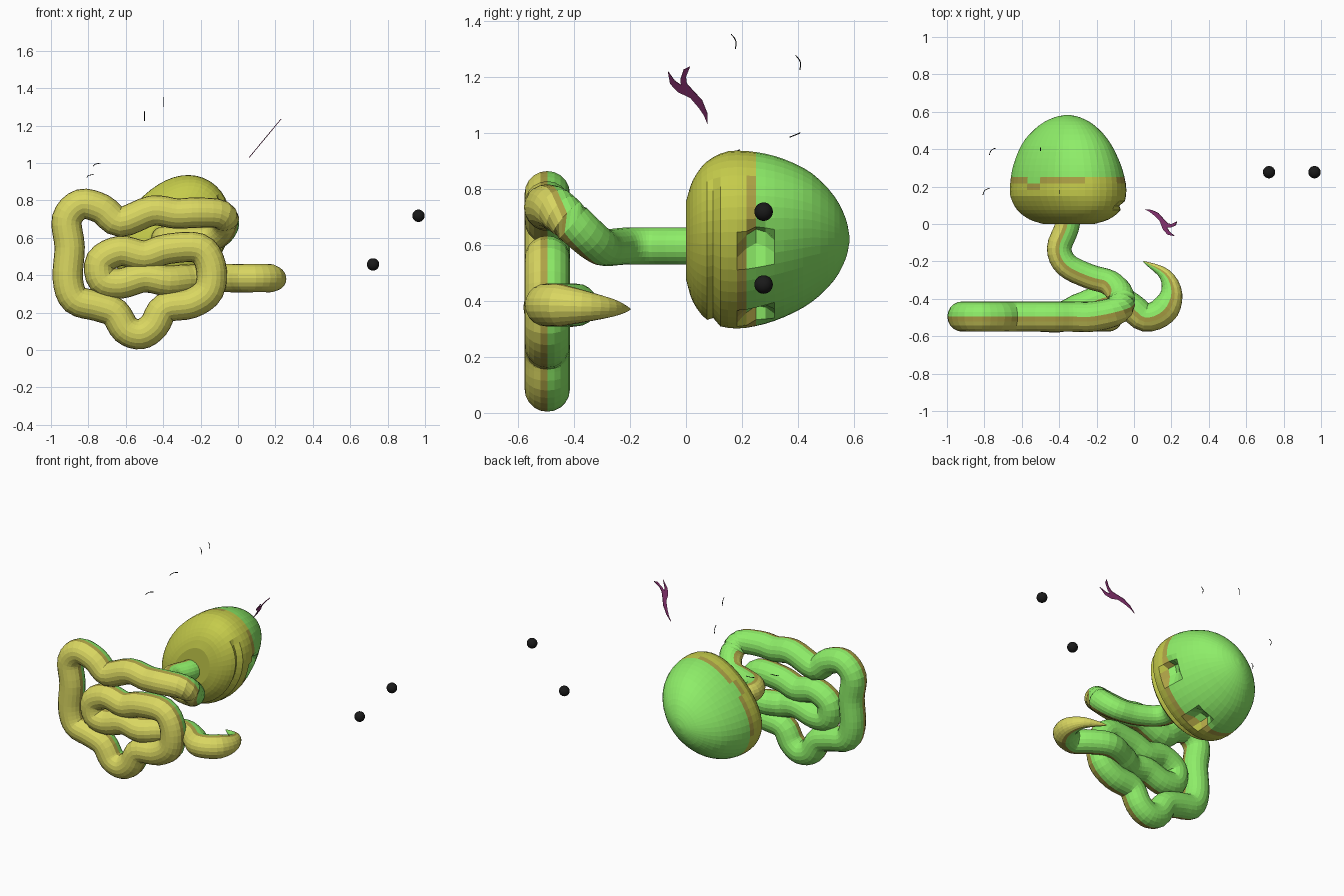
import bpy, bmesh, math
from mathutils import Vector

if "Cube" in bpy.data.objects:
    bpy.data.objects.remove(bpy.data.objects["Cube"])


def mat(name, c):
    m = bpy.data.materials.new(name)
    m.diffuse_color = (*c, 1)
    m.use_nodes = True
    m.node_tree.nodes["Principled BSDF"].inputs["Base Color"].default_value = m.diffuse_color
    return m


GREEN = mat("green", (0.27, 0.85, 0.14))
TAN = mat("tan_edge", (0.42, 0.36, 0.06))
YELLOW = mat("belly_yellow", (0.70, 0.68, 0.12))
OLIVE = mat("face_yellow", (0.56, 0.60, 0.07))
BLACK = mat("black", (0.01, 0.01, 0.01))
PURPLE = mat("purple", (0.30, 0.04, 0.20))


def finish(name, bm, mats, angle=None):
    me = bpy.data.meshes.new(name)
    bm.to_mesh(me)
    bm.free()
    ob = bpy.data.objects.new(name, me)
    bpy.context.collection.objects.link(ob)
    for m in mats:
        me.materials.append(m)
    if angle:
        bpy.ops.object.select_all(action='DESELECT')
        bpy.context.view_layer.objects.active = ob
        ob.select_set(True)
        bpy.ops.object.shade_smooth_by_angle(angle=math.radians(angle))
    return ob


def spline(pts, n):
    """Catmull-Rom resampling, n steps per span."""
    P = [Vector(p) for p in pts]
    P = [2 * P[0] - P[1]] + P + [2 * P[-1] - P[-2]]
    out = []
    for i in range(1, len(P) - 2):
        a, b, c, d = P[i - 1:i + 3]
        for k in range(n):
            t = k / n
            out.append(0.5 * (2 * b + (c - a) * t + (2 * a - 5 * b + 4 * c - d) * t * t
                              + (3 * b - a - 3 * c + d) * t ** 3))
    return out + [P[-2]]


# Body: one tube through neck, coil and tail
CY = -0.495
neck = [(-.34, .10, .595), (-.36, -.02, .595), (-.40, -.13, .595), (-.36, -.22, .595),
        (-.24, -.28, .59), (-.13, -.315, .60), (-.07, -.385, .66), (-.09, -.46, .725)]
coil = [(-.22, .735), (-.33, .73), (-.46, .745), (-.63, .685), (-.73, .755), (-.84, .78),
        (-.915, .70), (-.90, .55), (-.91, .38), (-.87, .27), (-.75, .235), (-.66, .20),
        (-.60, .11), (-.52, .085), (-.45, .13), (-.39, .225), (-.25, .25), (-.155, .32),
        (-.145, .45), (-.21, .545), (-.38, .54), (-.50, .505), (-.63, .53), (-.735, .475),
        (-.725, .375), (-.63, .355), (-.50, .39), (-.38, .37)]
tail = [(-.26, -.435, .38), (-.13, -.39, .385), (-.02, -.44, .385), (.06, -.50, .385),
        (.155, -.465, .385), (.20, -.37, .38), (.165, -.27, .375), (.05, -.20, .37)]
path = neck + [(x, CY, z) for x, z in coil] + tail
STEP, SIDES = 4, 20
pts = spline(path, STEP)
i_coil, i_tail = len(neck) * STEP, (len(neck) + len(coil)) * STEP
bm = bmesh.new()
rings = []
last = len(pts) - 1
for i, p in enumerate(pts):
    t = (pts[min(i + 1, last)] - pts[max(i - 1, 0)]).normalized()
    if i < i_coil:
        ref = Vector((-.5, -1, 0)) if i < i_coil - 6 else Vector((0, -1, 0))
        r = 0.066 + 0.015 * max(0, (i - i_coil + 14) / 14)
    elif i < i_tail:
        ref, r = Vector((0, -1, 0)), 0.081
    else:
        ref = Vector((t.y, -t.x, 0))
        left = (last - i) / 11
        r = 0.003 + 0.073 * min(1, left) ** 0.85
    belly = (ref - t * ref.dot(t)).normalized()
    side = t.cross(belly)
    rings.append([bm.verts.new(p + r * (belly * math.cos(a) + side * math.sin(a)))
                  for a in (2 * math.pi * k / SIDES for k in range(SIDES))])
for a, b in zip(rings, rings[1:]):
    for k in range(SIDES):
        j = (k + 1) % SIDES
        f = bm.faces.new((a[k], a[j], b[j], b[k]))
        c = math.cos(2 * math.pi * (k + .5) / SIDES)
        f.material_index = 2 if c > .4 else 1 if c > .1 else 0
for ring in (rings[0], rings[-1]):
    bm.faces.new(ring)
bmesh.ops.recalc_face_normals(bm, faces=bm.faces)
finish("body", bm, (GREEN, TAN, YELLOW))

# Head: faceted dome along +y, facing right and down, with sockets and a mouth crease
C = Vector((-.355, 0, .62))
L = Vector((.68, 0, .733))      # across the face
F = Vector((.733, 0, -.68))     # forward
prof = spline([(0, .45, 0), (.025, .70, 0), (.075, .90, 0), (.15, .99, 0), (.25, .98, 0),
               (.35, .90, 0), (.45, .74, 0), (.53, .48, 0), (.57, .23, 0), (.583, .04, 0)], 3)
sockets = [(s * .17, .25) for s in (-1, 1)]
N = 44
bm = bmesh.new()
rings = []
for q in prof:
    y, s = q.x, q.y
    ring = []
    for k in range(N):
        a = 2 * math.pi * k / N
        l, f = .352 * s * math.cos(a), .28 * s * math.sin(a)
        if f > 0:
            f *= 1 - .7 * min(max(0, y - .2), .25)
            for sl, sy in sockets:
                d = math.hypot(l - sl, y - sy)
                f -= .08 * max(0, 1 - (d / .07) ** 2) ** 1.3
            if f > .06 and abs(y - .10) < .01:
                l, f = l * .94, f * .92
        else:                   # flatter back of the skull, tucked in towards the neck
            f *= (1 - .10 * math.sin(a) ** 2) * (1 - 1.2 * max(0, .15 - y))
        ring.append(bm.verts.new(C + L * l + F * f + Vector((0, y, 0))))
    rings.append(ring)
for a, b in zip(rings, rings[1:]):
    for k in range(N):
        j = (k + 1) % N
        f = bm.faces.new((a[k], a[j], b[j], b[k]))
        m = f.calc_center_median()
        d = m - C
        edge = .18 - .05 * d.dot(F) + .16 * abs(d.dot(L))
        f.material_index = 2 if m.y < edge else 1 if m.y < edge + .03 else 0
bm.faces.new(rings[0]).material_index = 2
bm.faces.new(rings[-1])
bmesh.ops.recalc_face_normals(bm, faces=bm.faces)
finish("head", bm, (GREEN, TAN, OLIVE))

# Eyes: two small black balls set apart from the head
for n, p in (("eye_left", (.722, .277, .458)), ("eye_right", (.965, .277, .718))):
    bm = bmesh.new()
    bmesh.ops.create_uvsphere(bm, u_segments=24, v_segments=14, radius=.033)
    bmesh.ops.translate(bm, verts=bm.verts, vec=p)
    finish(n, bm, (BLACK,), 40)

# Forked tongue: thin slanted sheet
outline = [(.077, 1.03), (.076, 1.07), (.058, 1.115), (.025, 1.15), (.003, 1.175), (0, 1.2),
           (.014, 1.235), (-.008, 1.225), (-.02, 1.19), (-.018, 1.17), (-.04, 1.185),
           (-.065, 1.22), (-.057, 1.175), (-.028, 1.145), (.015, 1.125), (.045, 1.09), (.065, 1.06)]
bm = bmesh.new()
bm.faces.new([bm.verts.new((.06 + (z - 1.03) * .83, y, z)) for y, z in outline])
ob = finish("tongue", bm, (PURPLE,))
sol = ob.modifiers.new("thickness", 'SOLIDIFY')
sol.thickness, sol.offset = .004, 0

# Brow and mouth-corner strokes: thin curved wires
strokes = {
    "brow_right": (-.50, .405, 1.25), "brow_left": (-.755, .39, .99),
    "mouth_corner_right": (-.40, .175, 1.325), "mouth_corner_left": (-.79, .175, .93)}
for name, p in strokes.items():
    cu = bpy.data.curves.new(name, 'CURVE')
    cu.dimensions = '3D'
    cu.bevel_depth, cu.bevel_resolution = .002, 1
    sp = cu.splines.new('POLY')
    if name.endswith("right"):
        arc = [(0, -.014, .026), (0, -.002, .012), (0, .004, -.005), (0, .001, -.026)]
    else:
        arc = [(-.018, -.02, -.006), (-.012, -.002, .001), (0, .01, .006), (.018, .016, .009)]
    arc = spline(arc, 4)
    sp.points.add(len(arc) - 1)
    for pt, v in zip(sp.points, arc):
        pt.co = (*(Vector(p) + v), 1)
    ob = bpy.data.objects.new(name, cu)
    bpy.context.collection.objects.link(ob)
    cu.materials.append(BLACK)
